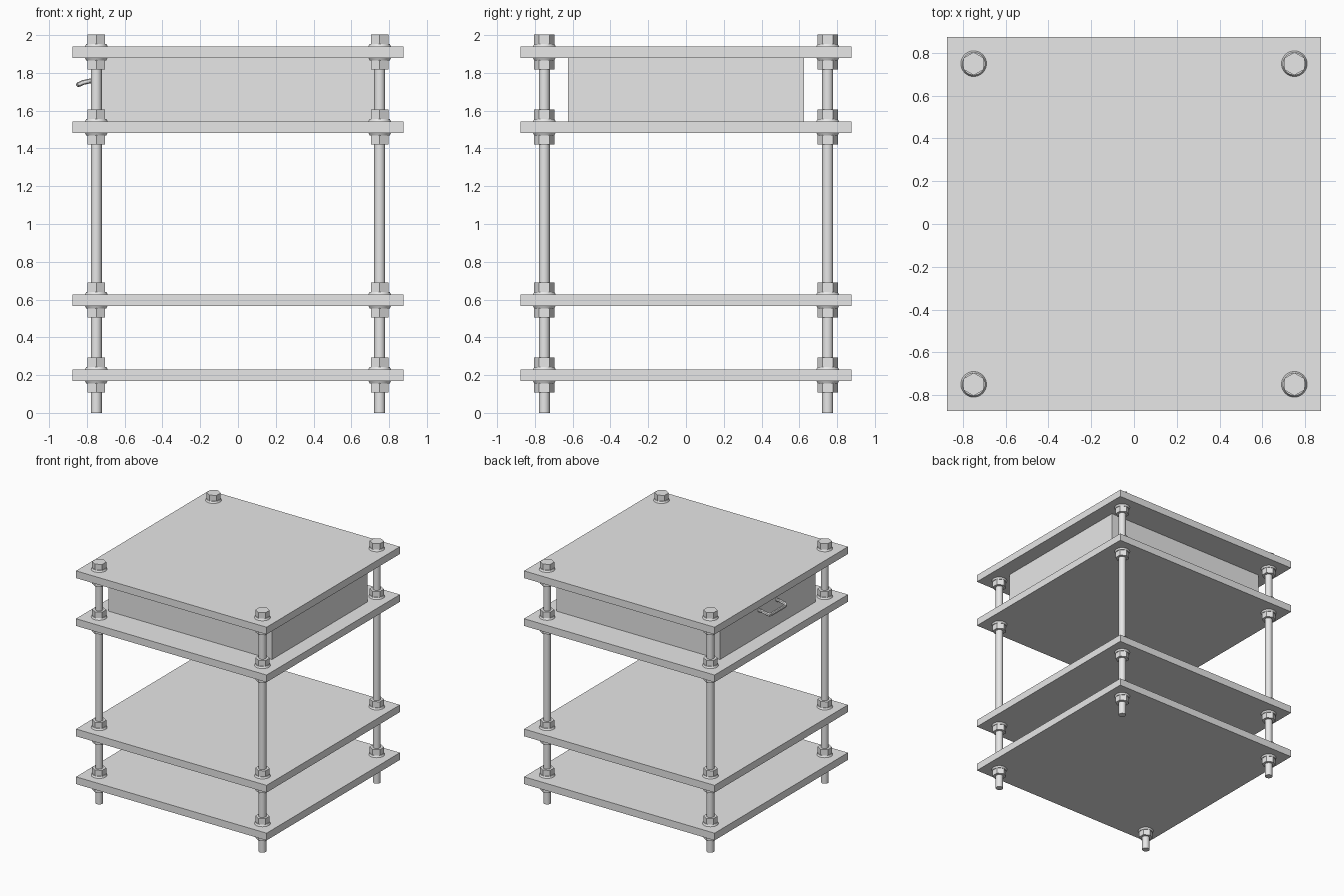
import bpy
import math

cube = bpy.data.objects.get("Cube")
if cube:
    bpy.data.objects.remove(cube, do_unlink=True)

grey = bpy.data.materials.new("light_grey")
grey.use_nodes = True
GREY = (0.8, 0.8, 0.8, 1.0)
grey.diffuse_color = GREY
grey.node_tree.nodes["Principled BSDF"].inputs["Base Color"].default_value = GREY

HALF = 0.875                                # half width of a shelf
THICK = 0.06                                # shelf thickness
SHELVES = {"bottom": 0.20, "lower": 0.597, "upper": 1.513, "top": 1.91}
POST = 0.75                                 # post offset from the centre
NUT_H = 0.062


def finish(name, smooth=False):
    obj = bpy.context.object
    obj.name = obj.data.name = name
    obj.data.materials.append(grey)
    if smooth:
        bpy.ops.object.shade_smooth_by_angle(angle=math.radians(35))
    return obj


def box(name, size, loc):
    bpy.ops.mesh.primitive_cube_add(size=1, location=loc)
    bpy.context.object.scale = size
    bpy.ops.object.transform_apply(location=False, rotation=False, scale=True)
    return finish(name)


def cone(name, sides, r1, r2, z1, z2, x, y, smooth=False):
    bpy.ops.mesh.primitive_cone_add(vertices=sides, radius1=r1, radius2=r2, depth=z2 - z1,
                                    location=(x, y, (z1 + z2) / 2))
    return finish(name, smooth)


def flange_nut(name, x, y, z, up):
    """Hexagonal nut with a flared washer, seated on a shelf face at height z."""
    if up:
        cone(name + "_flange", 32, 0.06, 0.053, z, z + 0.014, x, y, True)
        cone(name, 6, 0.054, 0.054, z + 0.005, z + NUT_H, x, y)
    else:
        cone(name + "_flange", 32, 0.053, 0.06, z - 0.014, z, x, y, True)
        cone(name, 6, 0.054, 0.054, z - NUT_H, z - 0.005, x, y)


# Shelves
for label, z in SHELVES.items():
    box(label + "_shelf", (2 * HALF, 2 * HALF, THICK), (0, 0, z))

# Drawer box between the two upper shelves
low = SHELVES["upper"] + THICK / 2
high = SHELVES["top"] - THICK / 2
box("drawer_box", (1.5, 1.25, high - low), (0, 0, (low + high) / 2))

# Threaded posts, with a nut above and below every shelf
for sx, side in ((-1, "right"), (1, "left")):
    for sy, end in ((-1, "front"), (1, "back")):
        x, y = sx * POST, sy * POST
        corner = end + "_" + side
        cone(corner + "_post", 32, 0.029, 0.029, 0, 1.995, x, y, True)
        for label, z in SHELVES.items():
            flange_nut(f"{corner}_{label}_nut_above", x, y, z + THICK / 2, True)
            flange_nut(f"{corner}_{label}_nut_below", x, y, z - THICK / 2, False)

# Drooping bail handle on the drawer
arm = [(-0.74, 0.115, 1.757), (-0.785, 0.115, 1.757), (-0.82, 0.115, 1.749),
       (-0.838, 0.108, 1.741), (-0.844, 0.09, 1.738)]
path = arm + [(x, -y, z) for x, y, z in reversed(arm)]
curve = bpy.data.curves.new("handle_path", "CURVE")
curve.dimensions = "3D"
curve.bevel_depth = 0.0135
curve.bevel_resolution = 3
curve.use_fill_caps = True
spline = curve.splines.new("POLY")
spline.points.add(len(path) - 1)
for point, co in zip(spline.points, path):
    point.co = (*co, 1)
handle = bpy.data.objects.new("drawer_handle", curve)
bpy.context.collection.objects.link(handle)
bpy.ops.object.select_all(action="DESELECT")
handle.select_set(True)
bpy.context.view_layer.objects.active = handle
bpy.ops.object.convert(target="MESH")
finish("drawer_handle", True)
